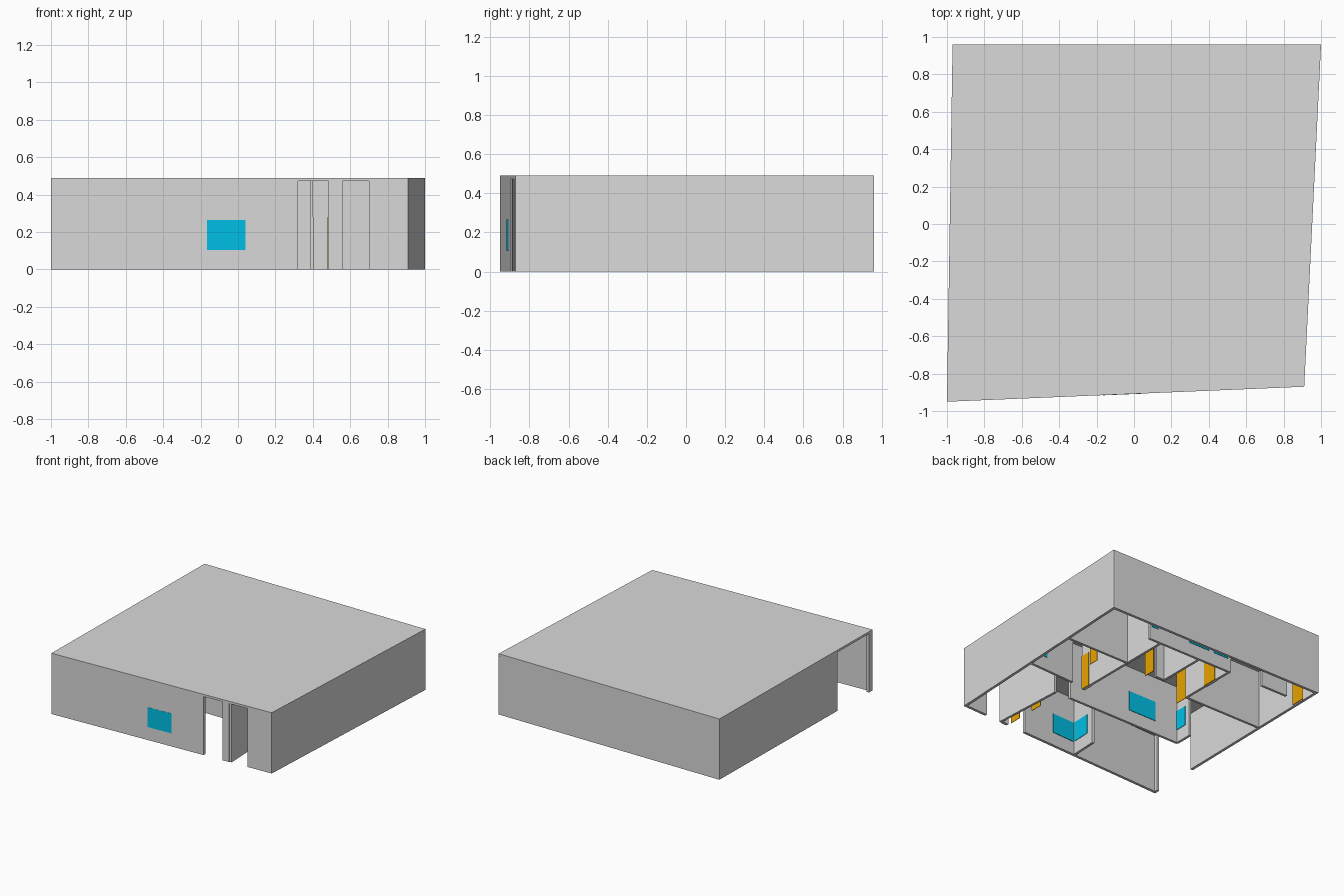
import bpy
from mathutils import Vector

cube = bpy.data.objects.get("Cube")
if cube:
    bpy.data.objects.remove(cube, do_unlink=True)


def material(name, rgb):
    m = bpy.data.materials.new(name)
    m.use_nodes = True
    m.diffuse_color = (*rgb, 1)
    m.node_tree.nodes["Principled BSDF"].inputs["Base Color"].default_value = (*rgb, 1)
    return m


GREY = material("wall grey", (0.7, 0.7, 0.7))
BLUE = material("window blue", (0.0, 0.53, 0.8))
AMBER = material("door amber", (0.8, 0.37, 0.0))

CEILING, TOP = 0.472, 0.49
OUTER, INNER, PLATE, LEAF = 0.022, 0.02, 0.004, 0.002
SILL, HEAD, DOOR_HEAD = 0.105, 0.265, 0.28


def prism(name, corners, z0, z1, mat):
    """Upright prism over a counter-clockwise outline."""
    n = len(corners)
    verts = [(p[0], p[1], z) for z in (z0, z1) for p in corners]
    faces = [tuple(reversed(range(n))), tuple(range(n, 2 * n))]
    faces += [(i, (i + 1) % n, (i + 1) % n + n, i + n) for i in range(n)]
    mesh = bpy.data.meshes.new(name)
    mesh.from_pydata(verts, [], faces)
    mesh.materials.append(mat)
    obj = bpy.data.objects.new(name, mesh)
    bpy.context.collection.objects.link(obj)


def strip(name, p, q, near, far, z0, z1, mat):
    """Slab along p-q, between two distances to the left of that line."""
    p, q = Vector(p), Vector(q)
    d = (q - p).normalized()
    side = Vector((-d.y, d.x))
    prism(name, [p + side * near, q + side * near, q + side * far, p + side * far], z0, z1, mat)


def outer_wall(name, p, q, start=0.0, end=1.0):
    p, q = Vector(p), Vector(q)
    strip(name, p.lerp(q, start), p.lerp(q, end), 0, OUTER, 0, CEILING, GREY)


def inner_wall(name, p, q):
    strip(name, p, q, -INNER / 2, INNER / 2, 0, CEILING, GREY)


def panel(name, p, q, z0, z1, mat):
    """Thin plate on both sides of an inner wall."""
    half = INNER / 2
    strip(name + "_side_a", p, q, half, half + PLATE, z0, z1, mat)
    strip(name + "_side_b", p, q, -half - PLATE, -half, z0, z1, mat)


# Roof slab over the slightly skewed outline
A, B, C, D = (-1, -0.95), (0.91, -0.87), (1, 0.96), (-0.97, 0.96)
prism("roof", [A, B, C, D], CEILING, TOP, GREY)


def front(x):
    return (x + 1) / 1.91


# Outer walls, with two front doorways and an open left corner
outer_wall("front_wall_long", A, B, 0, front(0.32))
outer_wall("front_wall_pier", A, B, front(0.485), front(0.54))
outer_wall("front_wall_short", A, B, front(0.70), 1)
outer_wall("right_wall", B, C)
outer_wall("back_wall", C, D)
outer_wall("left_wall", D, A, 0, 0.77)
outer_wall("left_wall_stub", D, A, 0.975, 0.99)

# Window in the front wall, seen on both faces
fa, fb = [Vector(A).lerp(Vector(B), front(x)) for x in (-0.167, 0.04)]
strip("front_window_outside", fa, fb, -0.001, 0.002, SILL, HEAD, BLUE)
strip("front_window_inside", fa, fb, OUTER, OUTER + PLATE, SILL, HEAD, BLUE)

# Inner partitions
partitions = {
    "central_wall": ((-0.65, -0.28), (0.387, -0.28)),
    "central_wall_return": ((-0.65, -0.28), (-0.65, -0.13)),
    "front_room_divider": ((-0.18, -0.9), (-0.17, -0.67)),
    "entry_wall": ((0.55, -0.88), (0.52, -0.28)),
    "hall_wall": ((0.39, -0.12), (0.39, 0.38)),
    "right_room_front_wall": ((0.52, -0.09), (0.94, -0.07)),
    "right_room_back_wall": ((0.39, 0.39), (0.97, 0.39)),
    "right_back_divider": ((0.39, 0.39), (0.39, 0.77)),
    "middle_room_front_wall": ((0.02, 0.37), (0.1, 0.37)),
    "middle_back_divider": ((0.02, 0.36), (0.02, 0.77)),
    "left_back_divider": ((-0.27, 0.28), (-0.27, 0.77)),
    "back_room_wall": ((-0.28, 0.77), (0.5, 0.77)),
    "left_room_wall": ((-0.96, 0.28), (-0.27, 0.28)),
    "closet_wall": ((-0.82, 0.77), (-0.58, 0.77)),
}
for name, (p, q) in partitions.items():
    inner_wall(name, p, q)

# Inner windows
windows = {
    "central_window": ((-0.43, -0.28), (-0.18, -0.28)),
    "return_window": ((-0.65, -0.27), (-0.65, -0.17)),
    "divider_window": ((-0.18, -0.88), (-0.173, -0.73)),
    "right_room_window": ((0.78, -0.078), (0.9, -0.072)),
    "back_window_left": ((-0.25, 0.77), (-0.11, 0.77)),
    "back_window_middle": ((-0.07, 0.77), (0.12, 0.77)),
    "back_window_right": ((0.42, 0.77), (0.48, 0.77)),
}
for name, (p, q) in windows.items():
    panel(name, p, q, SILL, HEAD, BLUE)

# Doors set in partitions
panel("hall_door", (0.39, -0.12), (0.39, -0.04), 0, DOOR_HEAD, AMBER)
panel("left_back_door", (-0.27, 0.5), (-0.27, 0.62), 0, DOOR_HEAD, AMBER)

# Free-standing door leaves, all running front to back: x, y start, y end
leaves = {
    "right_hall_door": (0.59, 0.2, 0.28),
    "middle_door": (0.17, 0.33, 0.43),
    "left_hall_door": (-0.27, 0.17, 0.28),
    "entry_door_front": (0.48, -0.84, -0.74),
    "entry_door_rear": (0.48, -0.6, -0.5),
    "left_wall_door": (-0.94, 0.7, 0.82),
}
for name, (x, y0, y1) in leaves.items():
    strip(name, (x, y0), (x, y1), -LEAF, LEAF, 0, DOOR_HEAD, AMBER)
